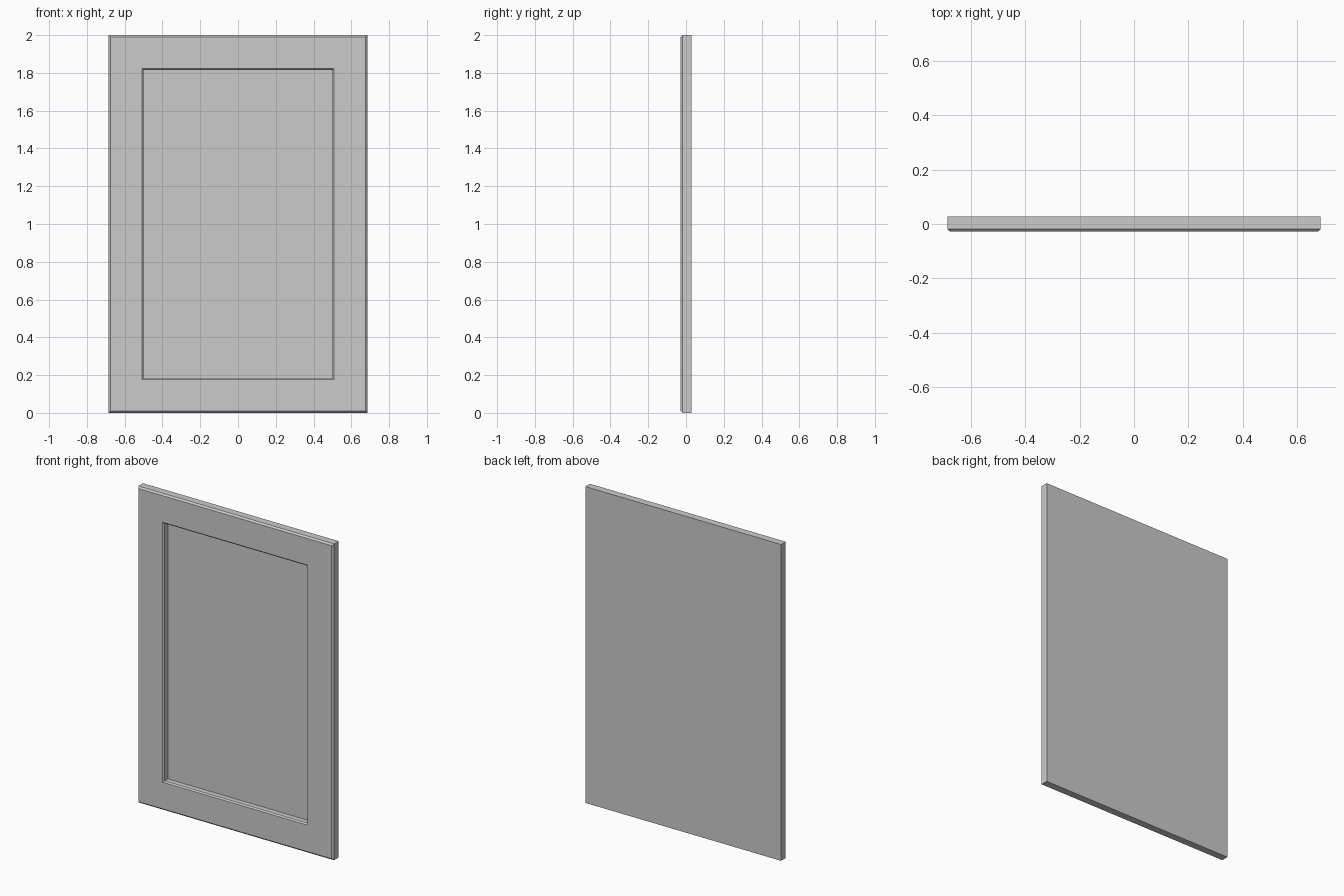
import bpy, bmesh

cube = bpy.data.objects.get("Cube")
if cube:
    bpy.data.objects.remove(cube, do_unlink=True)

# Overall sizes
HALF_W, HALF_H, HALF_T = 0.685, 1.0, 0.028
EDGE = 0.01            # outer chamfer
LIP = 0.008            # chamfer around the recess
RAIL = 0.178           # frame width
PANEL_Y = 0.013        # depth of the recessed panel

grey = bpy.data.materials.new("light_grey_paint")
grey.use_nodes = True
colour = (0.6, 0.6, 0.6, 1)
grey.diffuse_color = colour
grey.node_tree.nodes["Principled BSDF"].inputs["Base Color"].default_value = colour

bm = bmesh.new()


def ring(inset, y):
    """Rectangle of vertices, inset from the outer outline."""
    w, h = HALF_W - inset, HALF_H - inset
    return [bm.verts.new((sx * w, y, HALF_H + sz * h))
            for sx, sz in ((-1, -1), (1, -1), (1, 1), (-1, 1))]


# Profile from the back edge, over the frame face, down into the recess
profile = [
    (0, HALF_T),
    (0, -HALF_T + EDGE),
    (EDGE, -HALF_T),
    (RAIL, -HALF_T),
    (RAIL + LIP, -HALF_T + LIP),
    (RAIL + LIP, PANEL_Y),
]
rings = [ring(*p) for p in profile]
for a, b in zip(rings, rings[1:]):
    for i in range(4):
        j = (i + 1) % 4
        bm.faces.new((a[i], a[j], b[j], b[i]))

# Back face and recessed centre panel
bm.faces.new(rings[0][::-1])
bm.faces.new(rings[-1])
bmesh.ops.recalc_face_normals(bm, faces=bm.faces[:])

mesh = bpy.data.meshes.new("cabinet_door")
bm.to_mesh(mesh)
bm.free()
mesh.materials.append(grey)
door = bpy.data.objects.new("cabinet_door", mesh)
bpy.context.collection.objects.link(door)
